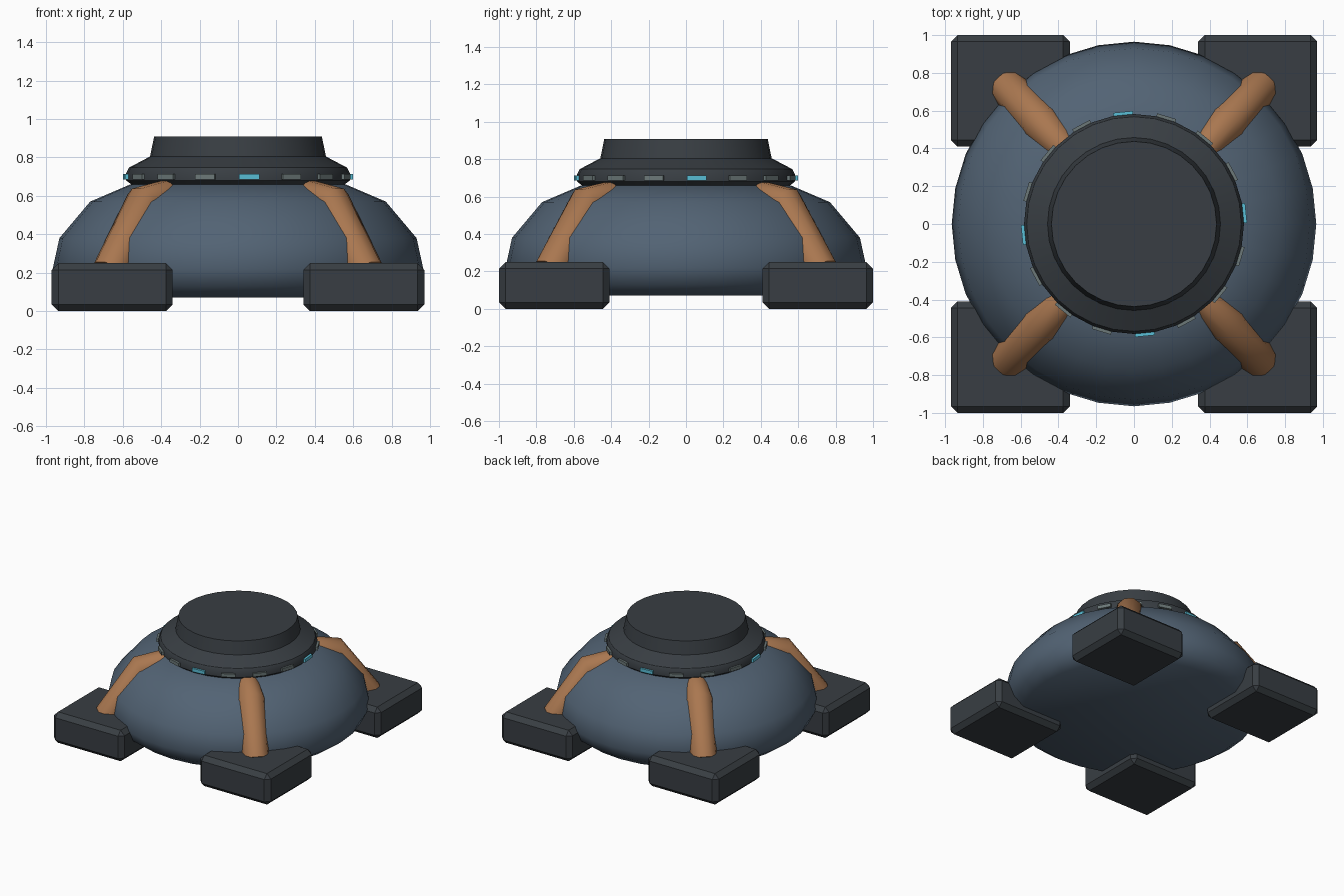
import bpy
import bmesh
from math import cos, sin, pi, radians
from mathutils import Matrix

if "Cube" in bpy.data.objects:
    bpy.data.objects.remove(bpy.data.objects["Cube"], do_unlink=True)


def make_material(name, rgb):
    mat = bpy.data.materials.new(name)
    mat.use_nodes = True
    color = (*rgb, 1)
    mat.diffuse_color = color
    bsdf = next(n for n in mat.node_tree.nodes if n.type == 'BSDF_PRINCIPLED')
    bsdf.inputs["Base Color"].default_value = color
    return mat


blue = make_material("slate blue", (0.085, 0.125, 0.175))
dark = make_material("charcoal", (0.04, 0.048, 0.056))
copper = make_material("copper", (0.40, 0.185, 0.08))
cyan = make_material("cyan light", (0.10, 0.52, 0.68))
grey = make_material("grey light", (0.15, 0.19, 0.19))


def finish(bm, name, mat, angle=None):
    bmesh.ops.recalc_face_normals(bm, faces=bm.faces)
    mesh = bpy.data.meshes.new(name)
    bm.to_mesh(mesh)
    bm.free()
    mesh.materials.append(mat)
    obj = bpy.data.objects.new(name, mesh)
    bpy.context.collection.objects.link(obj)
    if angle:
        smooth(obj, angle)
    return obj


def smooth(obj, angle):
    bpy.ops.object.select_all(action='DESELECT')
    obj.select_set(True)
    bpy.context.view_layer.objects.active = obj
    bpy.ops.object.shade_smooth_by_angle(angle=radians(angle))


def lathe(name, profile, mat, angle, sides=32):
    bm = bmesh.new()
    rings = [[bm.verts.new((r * cos(2 * pi * i / sides), r * sin(2 * pi * i / sides), z))
              for i in range(sides)] for r, z in profile]
    for low, high in zip(rings, rings[1:]):
        for i in range(sides):
            j = (i + 1) % sides
            bm.faces.new((low[i], low[j], high[j], high[i]))
    bm.faces.new(rings[0])
    bm.faces.new(rings[-1])
    return finish(bm, name, mat, angle)


def box(name, center, size, mat, turn=0.0, bevel=0.0):
    bm = bmesh.new()
    bmesh.ops.create_cube(bm, size=1)
    bmesh.ops.scale(bm, vec=size, verts=bm.verts)
    if bevel:
        bmesh.ops.bevel(bm, geom=bm.edges[:], offset=bevel, segments=1, affect='EDGES')
    bm.transform(Matrix.Translation(center) @ Matrix.Rotation(turn, 4, 'Z'))
    return finish(bm, name, mat)


# Domed body with a flat underside
lathe("body_dome", [(0.84, 0.07), (0.92, 0.13), (0.965, 0.22), (0.93, 0.38),
                    (0.77, 0.57), (0.56, 0.66)], blue, 52)

# Stepped collar on top
lathe("top_collar", [(0.55, 0.655), (0.582, 0.68), (0.582, 0.72), (0.568, 0.747),
                     (0.458, 0.805), (0.437, 0.908)], dark, 30)

# Ring of lights, every fourth one lit
for k in range(16):
    a = -pi / 2 + (k + 0.25) * pi / 8
    box(f"ring_light_{k + 1}", (0.587 * cos(a), 0.587 * sin(a), 0.70),
        (0.105, 0.018, 0.027), grey if k % 4 else cyan, a + pi / 2)


def strut(name, sx, sy):
    curve = bpy.data.curves.new(name, 'CURVE')
    curve.dimensions = '3D'
    curve.bevel_depth = 0.1
    curve.bevel_resolution = 3
    curve.use_fill_caps = True
    path = [(0.37, 0.40, 0.60, 0.85), (0.49, 0.53, 0.555, 1.05), (0.665, 0.72, 0.2, 1)]
    spline = curve.splines.new('POLY')
    spline.points.add(len(path) - 1)
    for point, (x, y, z, r) in zip(spline.points, path):
        point.co = (sx * x, sy * y, z, 1)
        point.radius = r
    obj = bpy.data.objects.new(name, curve)
    bpy.context.collection.objects.link(obj)
    bpy.ops.object.select_all(action='DESELECT')
    obj.select_set(True)
    bpy.context.view_layer.objects.active = obj
    bpy.ops.object.convert(target='MESH')
    obj = bpy.context.object
    obj.data.materials.clear()
    obj.data.materials.append(copper)
    smooth(obj, 60)


# Four bent struts, each standing on a chamfered foot
for sx, side in ((1, "left"), (-1, "right")):
    for sy, end in ((-1, "front"), (1, "back")):
        box(f"{end}_{side}_foot", (sx * 0.655, sy * 0.705, 0.125),
            (0.63, 0.59, 0.25), dark, bevel=0.035)
        strut(f"{end}_{side}_strut", sx, sy)
